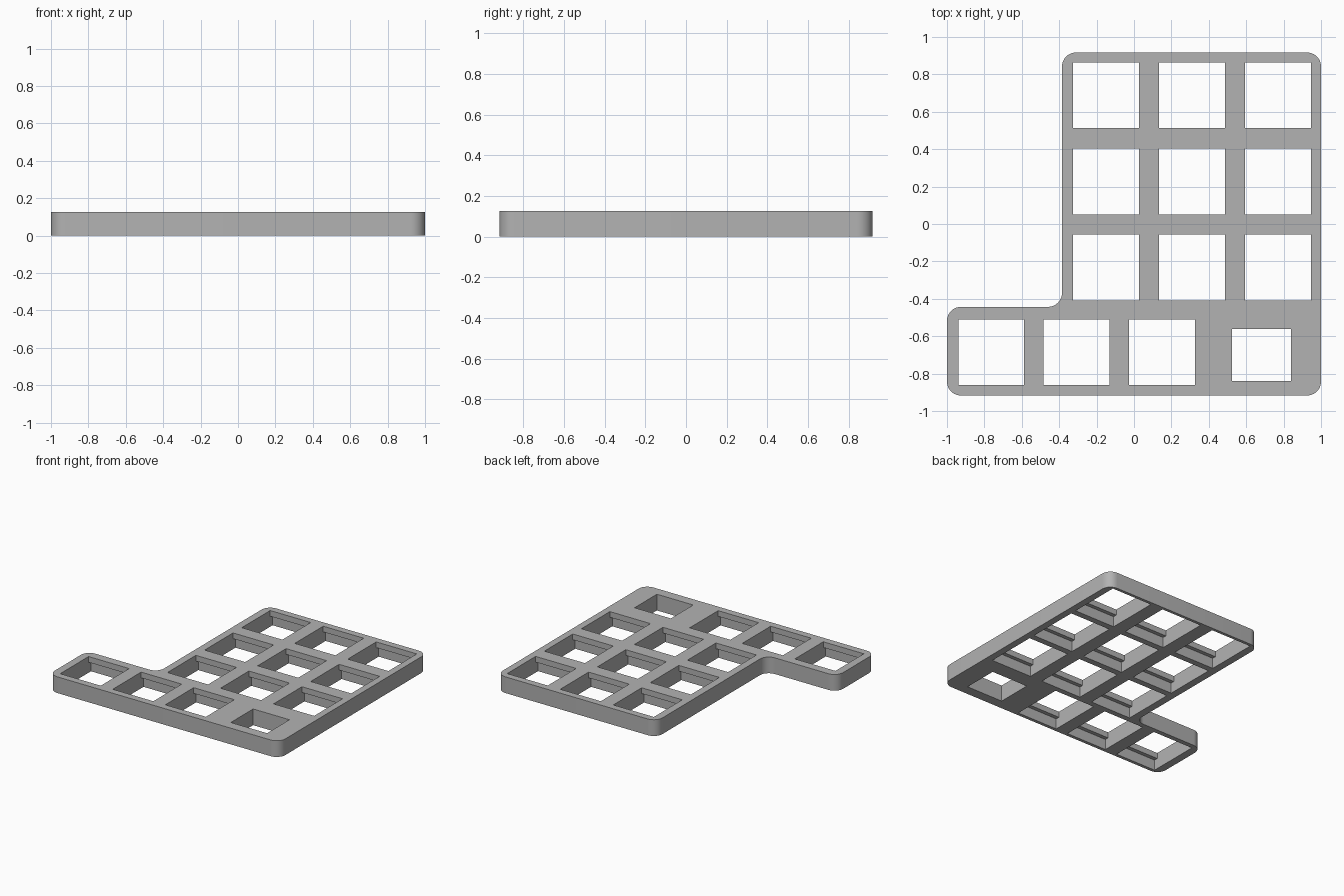
import bpy, bmesh, math
from mathutils import Matrix, Vector

THICK = 0.127      # plate height
HOLE = 0.352       # square opening size
PITCH = 0.46       # spacing between openings
LIP = 0.045        # height of the upper rim above each recess
RECESS = 0.03      # how far the recess widens front and back
RADIUS = 0.075     # rounded outline corners

cube = bpy.data.objects.get("Cube")
if cube:
    bpy.data.objects.remove(cube, do_unlink=True)

grey = bpy.data.materials.new("plain grey")
grey.use_nodes = True
colour = (0.45, 0.45, 0.45, 1)
grey.diffuse_color = colour
grey.node_tree.nodes["Principled BSDF"].inputs["Base Color"].default_value = colour


def make_object(name, bm):
    bmesh.ops.recalc_face_normals(bm, faces=bm.faces)
    mesh = bpy.data.meshes.new(name)
    bm.to_mesh(mesh)
    bm.free()
    obj = bpy.data.objects.new(name, mesh)
    bpy.context.collection.objects.link(obj)
    return obj


def boxes(name, items):
    """One mesh of separate boxes given as (x, y, width, depth, bottom, top)."""
    bm = bmesh.new()
    for x, y, w, d, z0, z1 in items:
        move = Matrix.Translation((x, y, (z0 + z1) / 2))
        bmesh.ops.create_cube(bm, size=1, matrix=move @ Matrix.Diagonal((w, d, z1 - z0, 1)))
    obj = make_object(name, bm)
    obj.hide_render = True
    return obj


# Plate: stepped outline with rounded corners, extruded upward
bm = bmesh.new()
outline = [(-1, -0.917), (1, -0.917), (1, 0.917), (-0.385, 0.917), (-0.385, -0.443), (-1, -0.443)]
bm.faces.new([bm.verts.new((x, y, 0)) for x, y in outline])
bmesh.ops.bevel(bm, geom=bm.verts[:], offset=RADIUS, segments=10, profile=0.5, affect='VERTICES')
top = bmesh.ops.extrude_face_region(bm, geom=bm.faces[:])["geom"]
bmesh.ops.translate(bm, vec=Vector((0, 0, THICK)),
                    verts=[v for v in top if isinstance(v, bmesh.types.BMVert)])
plate = make_object("key_plate", bm)
plate.data.materials.append(grey)

# Opening centres: a three by three block and a shifted front row
centres = [(-0.15 + PITCH * i, 0.688 - PITCH * j) for i in range(3) for j in range(3)]
centres += [(-0.763 + 0.456 * i, -0.686) for i in range(3)]

through = [(x, y, HOLE, HOLE, -0.1, 0.3) for x, y in centres]
through.append((0.682, -0.7, 0.315, 0.277, -0.1, 0.3))    # smaller corner opening
recesses = [(x, y, HOLE, HOLE + 2 * RECESS, -0.1, THICK - LIP) for x, y in centres]

# Cut the recesses first, then the openings
bpy.context.view_layer.objects.active = plate
plate.select_set(True)
for name, items in (("recess_cutter", recesses), ("opening_cutter", through)):
    cutter = boxes(name, items)
    cut = plate.modifiers.new(name, 'BOOLEAN')
    cut.operation = 'DIFFERENCE'
    cut.solver = 'EXACT'
    cut.object = cutter
    bpy.ops.object.modifier_apply(modifier=cut.name)
    bpy.data.objects.remove(cutter, do_unlink=True)

bpy.ops.object.shade_smooth_by_angle(angle=math.radians(30))
